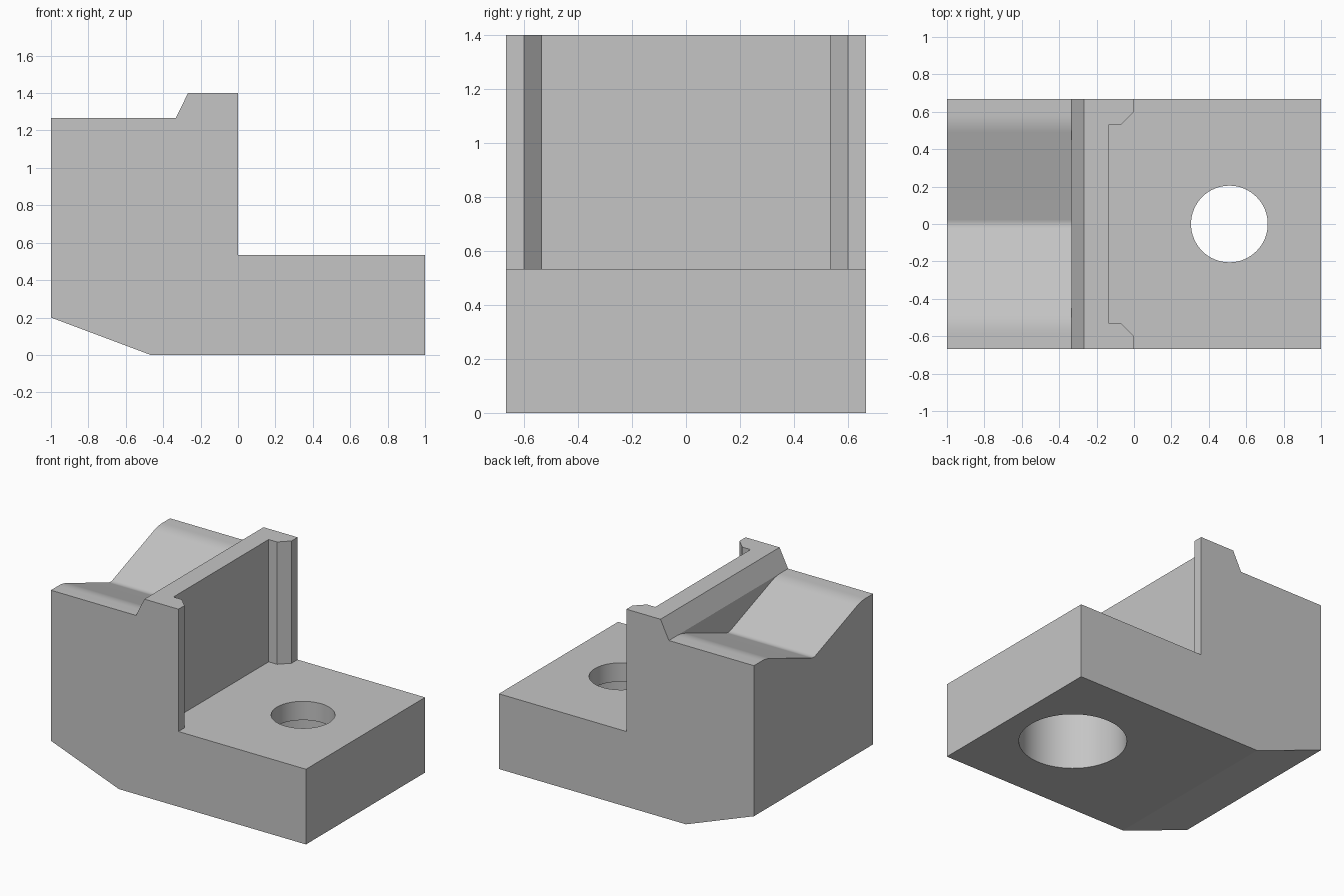
import bpy, bmesh, math
from mathutils import Vector

cube = bpy.data.objects.get("Cube")
if cube:
    bpy.data.objects.remove(cube, do_unlink=True)

grey = bpy.data.materials.new("plain grey")
grey.use_nodes = True
colour = (0.56, 0.56, 0.56, 1)
grey.diffuse_color = colour
grey.node_tree.nodes["Principled BSDF"].inputs["Base Color"].default_value = colour


def prism(name, outline, place, start, end):
    """Extrude a 2D outline from start to end; place(a, b, depth) gives xyz."""
    bm = bmesh.new()
    rings = [[bm.verts.new(place(a, b, d)) for a, b in outline] for d in (start, end)]
    for ring in rings:
        bm.faces.new(ring)
    n = len(outline)
    for i in range(n):
        j = (i + 1) % n
        bm.faces.new((rings[0][i], rings[0][j], rings[1][j], rings[1][i]))
    bmesh.ops.recalc_face_normals(bm, faces=bm.faces)
    mesh = bpy.data.meshes.new(name)
    bm.to_mesh(mesh)
    bm.free()
    obj = bpy.data.objects.new(name, mesh)
    bpy.context.collection.objects.link(obj)
    mesh.materials.append(grey)
    return obj


def fillet(before, corner, after, reach, steps=6):
    """Round a corner with a short quadratic curve."""
    c = Vector(corner)
    p = c + (Vector(before) - c).normalized() * reach
    q = c + (Vector(after) - c).normalized() * reach
    ts = [i / steps for i in range(steps + 1)]
    return [tuple(p * (1 - t) ** 2 + c * 2 * t * (1 - t) + q * t * t) for t in ts]


def circle(cx, radius, n=64):
    return [(cx + radius * math.cos(math.tau * i / n),
             radius * math.sin(math.tau * i / n)) for i in range(n)]


along_y = lambda a, b, d: (a, d, b)
along_x = lambda a, b, d: (d, a, b)
along_z = lambda a, b, d: (a, b, d)

W, FLOOR, SHELF, TOP = 0.667, 0.533, 1.267, 1.4

# Body: L-shaped side profile with lip and sloped underside
body = prism("clamp_block", [
    (-0.467, 0), (1, 0), (1, FLOOR), (0, FLOOR), (0, TOP),
    (-0.267, TOP), (-0.333, SHELF), (-1, SHELF), (-1, 0.2)], along_y, -W, W)

# Shallow V groove with softened corners
rim = fillet((W, SHELF), (0.533, SHELF), (0, 1.067), 0.05)
root = fillet((0.533, SHELF), (0, 1.067), (-0.533, SHELF), 0.025)
left_rim = [(-y, z) for y, z in reversed(rim)]
groove = prism("groove_cutter",
               [(rim[0][0], 1.5)] + rim + root + left_rim + [(left_rim[-1][0], 1.5)],
               along_x, -1.2, -0.333)

# Recess in the upright, with chamfered mouth
half = [(0.1, 0.7), (0, 0.6), (-0.067, 0.533), (-0.133, 0.533)]
pocket = prism("recess_cutter", half + [(x, -y) for x, y in reversed(half)],
               along_z, FLOOR, 1.6)

# Bolt hole, with a wider bore from below
hole = prism("hole_cutter", circle(0.51, 0.205), along_z, 0.2, 0.8)
bore = prism("bore_cutter", circle(0.51, 0.345), along_z, -0.2, 0.4)

bpy.context.view_layer.objects.active = body
for cutter in (groove, pocket, hole, bore):
    cutter.hide_render = True
    cut = body.modifiers.new(cutter.name, "BOOLEAN")
    cut.operation = "DIFFERENCE"
    cut.solver = "EXACT"
    cut.object = cutter
    bpy.ops.object.modifier_apply(modifier=cut.name)
    bpy.data.objects.remove(cutter, do_unlink=True)

# Smooth curved faces, keep edges crisp
bpy.ops.object.select_all(action="DESELECT")
body.select_set(True)
bpy.ops.object.shade_smooth_by_angle(angle=math.radians(20))
